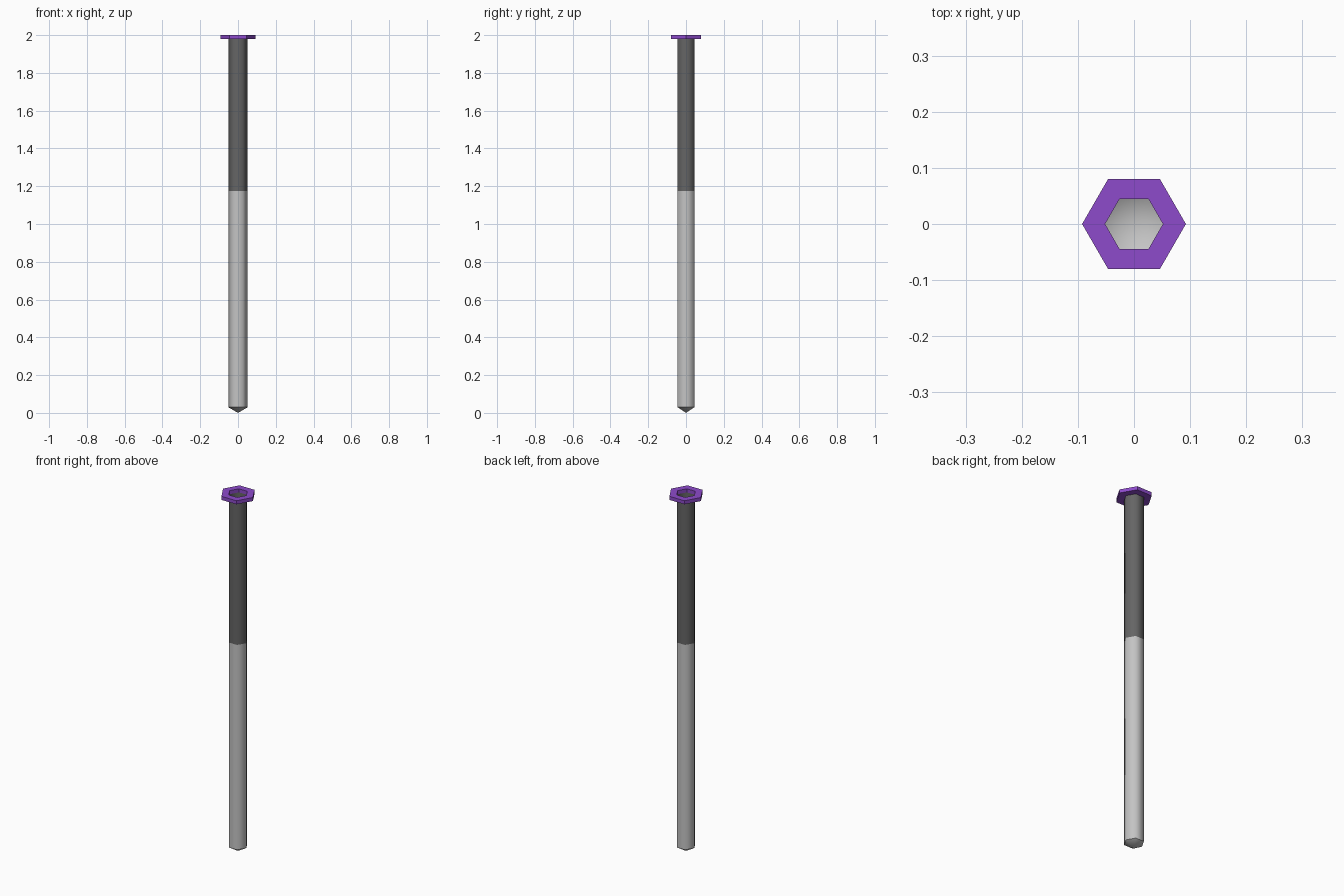
import bpy, bmesh, math

if "Cube" in bpy.data.objects:
    bpy.data.objects.remove(bpy.data.objects["Cube"])


def material(name, rgb):
    m = bpy.data.materials.new(name)
    m.diffuse_color = (*rgb, 1)
    m.use_nodes = True
    m.node_tree.nodes["Principled BSDF"].inputs["Base Color"].default_value = m.diffuse_color
    return m


purple = material("purple", (0.27, 0.07, 0.60))
dark_grey = material("dark grey", (0.13, 0.13, 0.13))
light_grey = material("light grey", (0.55, 0.55, 0.55))


def hex_ring(bm, radius, z):
    return [bm.verts.new((radius * math.cos(i * math.pi / 3),
                          radius * math.sin(i * math.pi / 3), z)) for i in range(6)]


def bridge(bm, lower, upper, mat=0, smooth=False):
    for i in range(6):
        j = (i + 1) % 6
        f = bm.faces.new((lower[i], lower[j], upper[j], upper[i]))
        f.material_index = mat
        f.smooth = smooth


def finish(bm, name, mats):
    mesh = bpy.data.meshes.new(name)
    bm.to_mesh(mesh)
    bm.free()
    for m in mats:
        mesh.materials.append(m)
    bpy.context.collection.objects.link(bpy.data.objects.new(name, mesh))


R, TIP, SPLIT, HEAD = 0.0515, 0.03, 1.175, 1.98

# hollow six-sided shaft, dark upper part and light lower part, smooth shaded
bm = bmesh.new()
low, mid, top = (hex_ring(bm, R, z) for z in (TIP, SPLIT, HEAD))
bridge(bm, low, mid, 1, True)
bridge(bm, mid, top, 0, True)
# pointed tip, with a crisp edge where it meets the shaft
point = bm.verts.new((0, 0, 0))
for i in range(6):
    f = bm.faces.new((point, low[(i + 1) % 6], low[i]))
    f.material_index = 1
    f.smooth = True
    bm.edges.get((low[i], low[(i + 1) % 6])).smooth = False
finish(bm, "shaft", [dark_grey, light_grey])

# flat hexagonal collar around the open top
bm = bmesh.new()
loops = [hex_ring(bm, r, z) for r, z in
         ((R, HEAD), (0.0925, HEAD), (0.0925, 2.0), (R, 2.0))]
for k in range(4):
    bridge(bm, loops[k], loops[(k + 1) % 4])
bmesh.ops.recalc_face_normals(bm, faces=bm.faces)
finish(bm, "collar", [purple])
